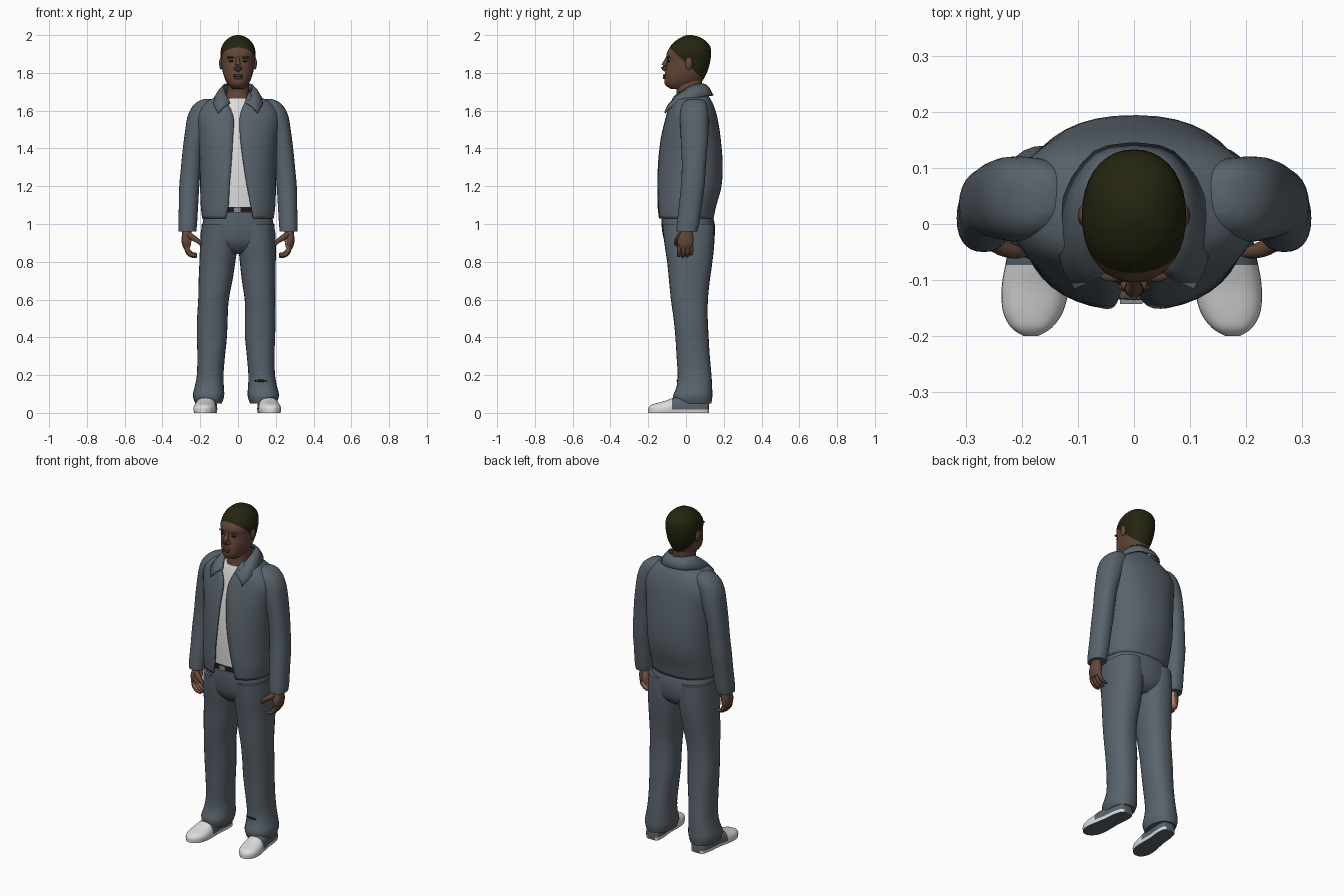
import bpy, bmesh, math
from mathutils import Vector

if "Cube" in bpy.data.objects:
    bpy.data.objects.remove(bpy.data.objects["Cube"])

def material(name, rgb):
    m = bpy.data.materials.new(name)
    m.diffuse_color = (*rgb, 1)
    m.use_nodes = True
    m.node_tree.nodes["Principled BSDF"].inputs["Base Color"].default_value = m.diffuse_color
    return m

DENIM = material("slate_denim", (0.10, 0.125, 0.15))
WHITE = material("white_cloth", (0.72, 0.72, 0.73))
SKIN = material("brown_skin", (0.13, 0.062, 0.04))
PALM = material("light_palm", (0.42, 0.22, 0.14))
HAIR = material("dark_hair", (0.018, 0.018, 0.005))
LIP = material("lips", (0.09, 0.04, 0.03))
BLACK = material("dark_leather", (0.012, 0.012, 0.012))
METAL = material("grey_metal", (0.25, 0.25, 0.26))

def finish(name, bm, mats, angle=50):
    bmesh.ops.recalc_face_normals(bm, faces=bm.faces)
    me = bpy.data.meshes.new(name)
    bm.to_mesh(me)
    bm.free()
    for m in mats:
        me.materials.append(m)
    me.shade_smooth()
    me.set_sharp_from_angle(angle=math.radians(angle))
    ob = bpy.data.objects.new(name, me)
    bpy.context.collection.objects.link(ob)
    return ob

def smooth_rows(rows, sub=3):
    """Catmull-Rom interpolation of every column."""
    out = []
    for i in range(len(rows) - 1):
        p0, p1, p2, p3 = (rows[max(0, min(len(rows) - 1, i + k))] for k in (-1, 0, 1, 2))
        for j in range(sub):
            t = j / sub
            out.append([0.5 * (2 * b + (c - a) * t + (2 * a - 5 * b + 4 * c - d) * t * t
                               + (3 * b - a - 3 * c + d) * t ** 3)
                        for a, b, c, d in zip(p0, p1, p2, p3)])
    return out + [list(rows[-1])]

def bridge(rings, closed=True, caps=True):
    bm = bmesh.new()
    vs = [[bm.verts.new(p) for p in r] for r in rings]
    n = len(vs[0])
    for a, b in zip(vs, vs[1:]):
        for i in range(n if closed else n - 1):
            j = (i + 1) % n
            bm.faces.new((a[i], a[j], b[j], b[i]))
    if caps and closed:
        bm.faces.new(vs[0])
        bm.faces.new(vs[-1])
    return bm

def oval(x0, x1, y0, y1, z, angles, e=2.3):
    f = lambda v: math.copysign(abs(v) ** (2 / e), v)
    return [((x0 + x1) / 2 + (x1 - x0) / 2 * f(math.cos(a)),
             (y0 + y1) / 2 + (y1 - y0) / 2 * f(math.sin(a)), z) for a in angles]

def loft(rows, s=1, n=28, e=2.3, caps=True, shift=None):
    """Rows of (z, x inner, x outer, y front, y back)."""
    ang = [math.tau * i / n for i in range(n)]
    rings = []
    for z, x0, x1, y0, y1 in smooth_rows(rows):
        d = shift(z) if shift else 0
        rings.append([(s * x + d, y, h) for x, y, h in oval(x0, x1, y0, y1, z, ang, e)])
    return bridge(rings, caps=caps)

def centred(rows):
    return [(z, -w, w, f, b) for z, w, f, b in rows]

def tube(pts, radii, n=10):
    rows = smooth_rows([(*p, r) for p, r in zip(pts, radii)])
    rings = []
    for i, row in enumerate(rows):
        c = Vector(row[:3])
        d = Vector(rows[min(i + 1, len(rows) - 1)][:3]) - Vector(rows[max(i - 1, 0)][:3])
        q = d.to_track_quat('Z', 'Y')
        rings.append([c + q @ Vector((row[3] * math.cos(math.tau * k / n),
                                      row[3] * math.sin(math.tau * k / n), 0)) for k in range(n)])
    return bridge(rings)

def ball(name, loc, size, mat):
    bm = bmesh.new()
    bmesh.ops.create_uvsphere(bm, u_segments=16, v_segments=10, radius=1)
    for v in bm.verts:
        v.co = Vector(loc) + Vector(a * b for a, b in zip(v.co, size))
    return finish(name, bm, [mat])

def solidify(ob, t):
    m = ob.modifiers.new("thickness", 'SOLIDIFY')
    m.thickness, m.offset = t, 0

# Head, with the hair cut along a slanted plane
bm = loft(centred([(1.715, .03, -.08, -.01), (1.735, .05, -.11, .055), (1.76, .066, -.115, .088),
                   (1.79, .077, -.112, .105), (1.82, .084, -.107, .118), (1.86, .089, -.1, .128),
                   (1.90, .093, -.103, .133), (1.94, .086, -.083, .128), (1.97, .067, -.055, .104),
                   (1.99, .041, -.022, .07), (2.0, .012, .005, .035)]), n=36, e=2.15)
point, normal = Vector((0, -.085, 1.932)), Vector((0, .175, .185))
bmesh.ops.bisect_plane(bm, geom=bm.verts[:] + bm.edges[:] + bm.faces[:], plane_co=point, plane_no=normal)
for f in bm.faces:
    f.material_index = int((f.calc_center_median() - point).dot(normal) > 0)
finish("head", bm, [SKIN, HAIR])

# Face details
finish("nose", tube([(0, -.098, 1.885), (0, -.108, 1.86), (0, -.116, 1.832), (0, -.105, 1.812)],
                    [.007, .011, .017, .011]), [SKIN])
ball("upper_lip", (0, -.112, 1.786), (.028, .011, .007), LIP)
ball("lower_lip", (0, -.112, 1.774), (.025, .011, .008), LIP)
for s in (-1, 1):
    ball("nostril", (s * .014, -.108, 1.823), (.010, .012, .009), SKIN)
    ball("eye", (s * .036, -.092, 1.862), (.014, .008, .004), BLACK)
    ball("brow", (s * .038, -.094, 1.882), (.022, .009, .006), LIP)
    ball("ear", (s * .09, .015, 1.85), (.010, .019, .033), SKIN)
finish("neck", loft(centred([(1.60, .08, -.055, .09), (1.66, .066, -.055, .085), (1.70, .06, -.05, .085),
                             (1.74, .058, -.055, .085), (1.78, .058, -.05, .088)])), [SKIN])

# Shirt
finish("shirt", loft(centred([(1.07, .17, -.132, .13), (1.2, .18, -.135, .165), (1.32, .185, -.13, .17),
                              (1.45, .19, -.116, .16), (1.55, .19, -.094, .145), (1.61, .16, -.078, .125),
                              (1.645, .10, -.068, .105), (1.665, .068, -.06, .09)])), [WHITE])

# Open jacket: the ring stops at the left and right front edges
rings = []
for z, w, f, b, left, right in smooth_rows([
        (1.03, .186, -.145, .142, -.065, .08), (1.10, .194, -.15, .157, -.05, .067),
        (1.20, .197, -.15, .184, -.045, .048), (1.32, .20, -.145, .19, -.035, .028),
        (1.45, .208, -.13, .18, -.027, .012), (1.55, .22, -.107, .165, -.022, .008),
        (1.60, .21, -.093, .152, -.035, .018), (1.64, .175, -.08, .137, -.055, .035),
        (1.67, .115, -.068, .12, -.062, .045), (1.695, .08, -.05, .105, -.066, .055)]):
    a0 = -math.acos((right / w) ** 1.15)
    a1 = math.tau - math.pi + math.acos((-left / w) ** 1.15)
    rings.append(oval(-w, w, f, b, z, [a0 + (a1 - a0) * i / 40 for i in range(41)]))
solidify(finish("jacket_body", bridge(rings, closed=False), [DENIM]), .008)

# Folded collar, half built then mirrored
upper = smooth_rows([(0, .105, 1.735), (.05, .09, 1.74), (.075, .04, 1.735), (.07, -.02, 1.70), (.042, -.085, 1.64)])
lower = smooth_rows([(0, .142, 1.68), (.07, .127, 1.68), (.122, .05, 1.668), (.13, -.06, 1.635), (.105, -.112, 1.587)])
middle = [[(a + b) / 2 + o for a, b, o in zip(u, l, (0, 0, .008))] for u, l in zip(upper, lower)]
collar = finish("collar", bridge([upper, middle, lower], closed=False), [DENIM])
collar.modifiers.new("mirror", 'MIRROR')
solidify(collar, .008)

# Hips, belt and buckle
finish("trouser_hips", loft(centred([(1.085, .172, -.13, .13), (1.0, .188, -.13, .152), (.92, .198, -.118, .15),
                                     (.87, .15, -.09, .13), (.84, .07, -.05, .09)])), [DENIM])
finish("belt", loft(centred([(1.06, .176, -.136, .136), (1.09, .175, -.136, .134)])), [BLACK])
bm = bmesh.new()
bmesh.ops.create_cube(bm, size=1)
for v in bm.verts:
    v.co = (v.co.x * .04 - .005, v.co.y * .01 - .138, v.co.z * .026 + 1.075)
finish("buckle", bm, [METAL])

lean = lambda z: -.011 * max(0, min(1, (.9 - z) / .5))   # both legs drift slightly sideways
SHOE = [(.122, .025, .05), (.11, .042, .075), (.06, .05, .09), (0, .05, .092), (-.06, .056, .082),
        (-.11, .06, .064), (-.155, .054, .052), (-.185, .036, .042), (-.2, .012, .026)]
for s, side in ((-1, "left"), (1, "right")):
    # Trouser leg with a loose cuff
    finish(side + "_trouser_leg", loft([
        (1.0, .01, .192, -.125, .15), (.9, .002, .2, -.115, .15), (.8, .012, .202, -.1, .14),
        (.7, .025, .204, -.09, .126), (.6, .042, .204, -.08, .116), (.5, .046, .208, -.066, .115),
        (.4, .048, .207, -.056, .12), (.3, .058, .204, -.05, .126), (.2, .066, .207, -.044, .135),
        (.14, .064, .218, -.05, .138), (.09, .062, .228, -.068, .14), (.05, .075, .215, -.06, .134)],
        s, shift=lean), [DENIM])

    # Sleeve
    finish(side + "_sleeve", loft([
        (1.663, .14, .175, .02, .075), (1.65, .12, .21, -.005, .1), (1.62, .11, .243, -.025, .115),
        (1.57, .125, .267, -.032, .12), (1.5, .155, .279, -.03, .12), (1.4, .187, .292, -.025, .113),
        (1.3, .197, .302, -.022, .105), (1.2, .205, .311, -.027, .098), (1.1, .211, .313, -.037, .084),
        (1.0, .217, .316, -.048, .07), (.96, .221, .315, -.05, .06)], s), [DENIM])

    # Hand: flat palm, curled fingers and thumb, lighter on the inner side
    parts = [("palm", loft([(.99, .243, .295, -.025, .035), (.95, .246, .296, -.032, .036),
                            (.92, .246, .299, -.044, .04), (.89, .25, .296, -.044, .038),
                            (.868, .256, .286, -.036, .03)], s, n=18))]
    for k, y in enumerate((-.035, -.013, .009, .029)):
        drop = (.004, 0, .003, .012)[k]
        parts.append(("finger_%d" % (k + 1), tube(
            [(s * .274, y, .885), (s * .268, y, .853 + drop), (s * .246, y - .003, .832 + drop),
             (s * .218, y - .006, .828 + drop)], [.012, .0115, .0105, .007])))
    parts.append(("thumb", tube([(s * .262, -.025, .945), (s * .235, -.042, .925), (s * .21, -.05, .908),
                                 (s * .196, -.052, .888)], [.016, .015, .012, .007])))
    for part, bm in parts:
        bmesh.ops.recalc_face_normals(bm, faces=bm.faces)
        for f in bm.faces:
            f.material_index = int(f.normal.x * s < -.55 and part != "thumb")
        finish(side + "_" + part, bm, [SKIN, PALM])

    # Shoe: white toe and rim, slate quarters and sole
    rings = []
    for y, w, h in smooth_rows(SHOE, 4):
        cx = s * (.15 + .03 * (.12 - y) / .32) - .004
        ring = [(cx + w * math.copysign(abs(math.cos(a)) ** .75, math.cos(a)), y,
                 .018 + (h - .018) * math.sin(a) ** .9) for a in (math.pi * i / 14 for i in range(15))]
        rings.append(ring + [(cx - w * .94, y, 0), (cx + w * .94, y, 0)])
    bm = bridge(rings)
    bmesh.ops.recalc_face_normals(bm, faces=bm.faces)
    for f in bm.faces:
        c = f.calc_center_median()
        f.material_index = int(f.normal.z < -.7 or (c.y > -.07 and c.z > .02))
    finish(side + "_shoe", bm, [WHITE, DENIM])

# Small dark tear on one shin
ball("trouser_tear", (.12, -.046, .17), (.035, .004, .006), HAIR)
